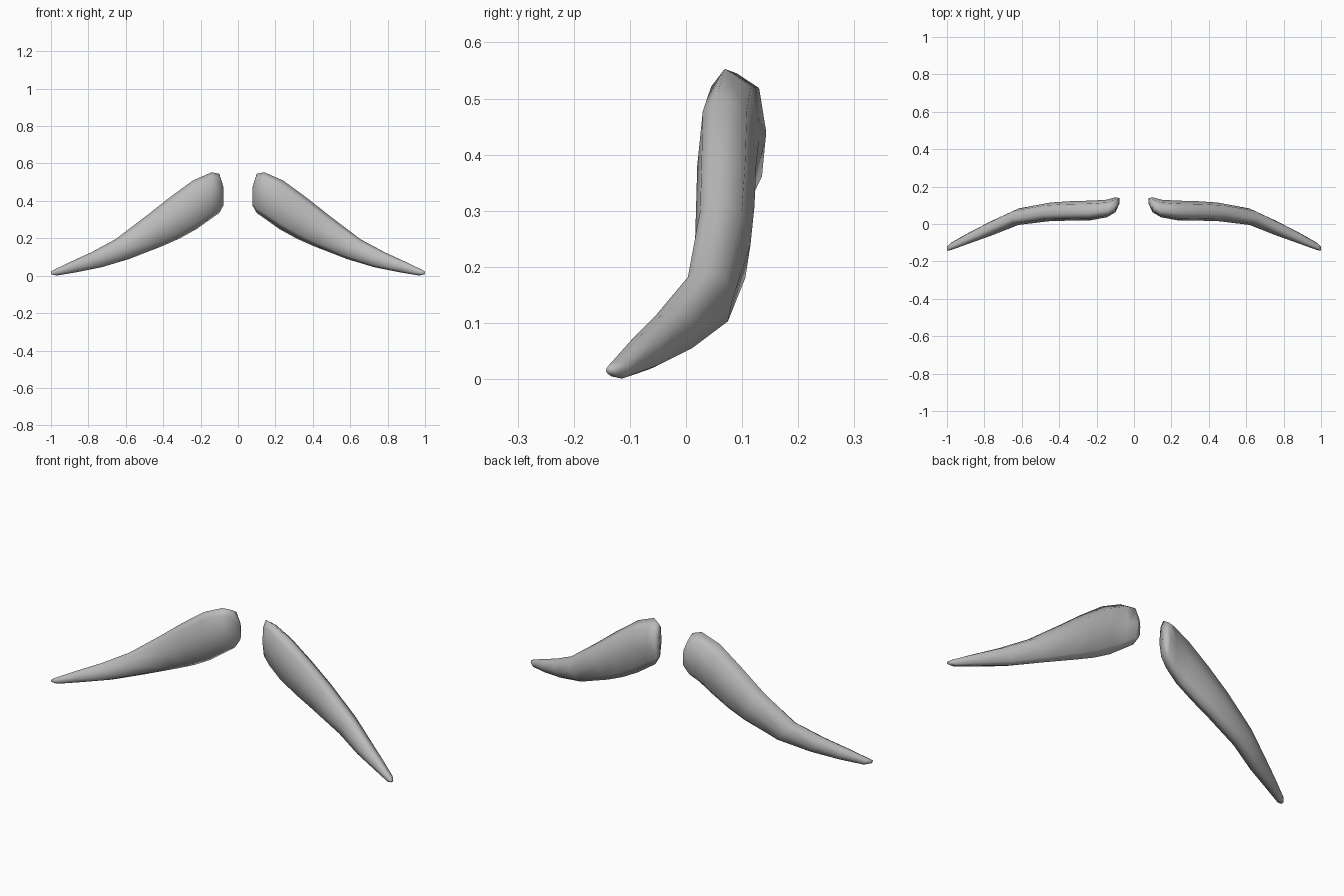
import bpy
import bmesh
from math import cos, sin, pi, radians
from mathutils import Vector

if "Cube" in bpy.data.objects:
    bpy.data.objects.remove(bpy.data.objects["Cube"], do_unlink=True)

grey = bpy.data.materials.new("brow_grey")
grey.use_nodes = True
colour = (0.5, 0.5, 0.5, 1)
grey.diffuse_color = colour
grey.node_tree.nodes["Principled BSDF"].inputs["Base Color"].default_value = colour

# Cross-sections, inner end to tip: top x, top z, bottom x, bottom z, front y, back y
SECTIONS = [
    (.078, .475, .078, .375, .108, .138),
    (.10, .545, .10, .335, .062, .143),
    (.14, .553, .15, .30, .036, .130),
    (.24, .51, .22, .25, .020, .125),
    (.37, .415, .31, .20, .018, .122),
    (.49, .32, .40, .16, .016, .115),
    (.655, .195, .58, .09, -.005, .083),
    (.785, .125, .73, .045, -.060, .018),
    (.89, .077, .865, .018, -.103, -.043),
    (.985, .031, .97, .001, -.139, -.100),
    (1.0, .022, .998, .008, -.143, -.122),
]
SIDES = 8


def section_ring(bm, side, tx, tz, bx, bz, front, back):
    """One leaning, slightly squared oval of vertices."""
    top, bottom = Vector((tx, 0, tz)), Vector((bx, 0, bz))
    centre, half = (top + bottom) / 2, (top - bottom) / 2
    mid, depth = (front + back) / 2, (back - front) / 2
    ring = []
    for i in range(SIDES):
        a = 2 * pi * i / SIDES
        up, out = cos(a), sin(a)
        bulge = 1 + 0.06 * abs(sin(2 * a))
        p = centre + half * up * bulge
        lean = -0.3 * up * (1 - abs(out))
        p.y = mid + depth * (out * bulge + lean)
        p.x *= side
        ring.append(bm.verts.new(p))
    return ring


def eyebrow(name, side):
    bm = bmesh.new()
    rings = [section_ring(bm, side, *s) for s in SECTIONS]
    for a, b in zip(rings, rings[1:]):
        for i in range(SIDES):
            j = (i + 1) % SIDES
            bm.faces.new((a[i], a[j], b[j], b[i]))
    bm.faces.new(rings[0])
    bm.faces.new(rings[-1])
    bmesh.ops.recalc_face_normals(bm, faces=bm.faces)
    for f in bm.faces:
        f.smooth = True
    mesh = bpy.data.meshes.new(name)
    bm.to_mesh(mesh)
    bm.free()
    mesh.materials.append(grey)
    obj = bpy.data.objects.new(name, mesh)
    bpy.context.collection.objects.link(obj)


eyebrow("left_eyebrow", 1)
eyebrow("right_eyebrow", -1)
